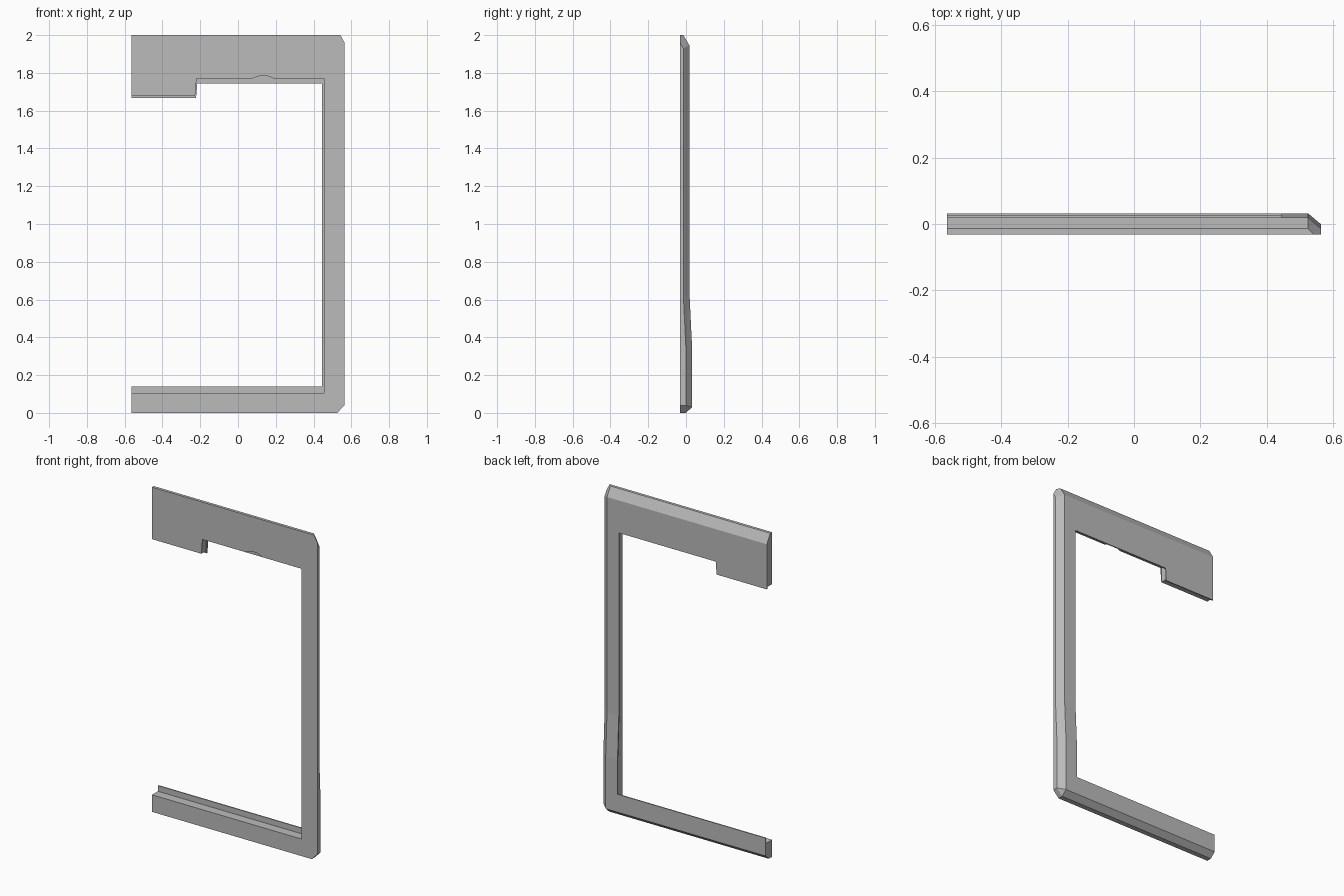
import bpy
import bmesh
import math

cube = bpy.data.objects.get("Cube")
if cube:
    bpy.data.objects.remove(cube, do_unlink=True)

# One plain grey plastic
grey = bpy.data.materials.new("grey_plastic")
grey.use_nodes = True
colour = (0.5, 0.5, 0.5, 1)
grey.diffuse_color = colour
grey.node_tree.nodes["Principled BSDF"].inputs["Base Color"].default_value = colour

FRONT = -0.032      # front plane
THIN, THICK = 0.019, 0.032   # back plane of the upper and lower parts
LIP = 0.007         # thickness of the rear lip
BEVEL = 0.033       # depth of the rear outer bevel
END = -0.564        # cut end of the bars
SIDE = 0.564        # outer side
BACK_X = 0.525      # where the side bevel meets the back

stations = []


def station(outer, bevel, back, inner, lip, depth):
    """Cross-section loop: outer front, bevel, back, lip, ledge, inner front."""
    spots = [(outer, FRONT), (bevel, depth - BEVEL), (back, depth),
             (lip, depth), (lip, depth - LIP), (inner, depth - LIP),
             (inner, FRONT)]
    stations.append([(p[0], y, p[1]) for p, y in spots])


def top_bar(x, inner, lip):
    station((x, 2), (x, 2), (x, 1.945), inner, lip, THIN)


def side_bar(z, depth):
    station((SIDE, z), (SIDE, z), (BACK_X, z), (0.455, z), (0.445, z), depth)


# Top bar with the deep block at its end
top_bar(END, (END, 1.68), (END, 1.667))
top_bar(-0.2, (-0.227, 1.68), (-0.222, 1.667))
top_bar(-0.2, (-0.227, 1.77), (-0.222, 1.745))

# Shallow finger scoop in the front edge
for i in range(9):
    t = i / 8
    x = 0.075 + 0.115 * t
    top_bar(x, (x, 1.77 + 0.016 * math.sin(math.pi * t)), (x, 1.745))

# Upper corner, clipped
up_in, up_lip, up_back = (0.455, 1.77), (0.445, 1.745), (BACK_X, 1.945)
station((0.542, 2), (BACK_X, 2), up_back, up_in, up_lip, THIN)
station((SIDE, 1.96), (SIDE, 1.93), up_back, up_in, up_lip, THIN)

# Side bar, thickening toward the bottom
side_bar(0.62, THIN)
side_bar(0.35, THICK)

# Lower corner, clipped
low_in, low_lip, low_back = (0.455, 0.105), (0.445, 0.14), (BACK_X, 0.03)
station((SIDE, 0.04), (SIDE, 0.04), low_back, low_in, low_lip, THICK)
station((BACK_X, 0), (BACK_X, 0), low_back, low_in, low_lip, THICK)

# Bottom bar
station((END, 0), (END, 0), (END, 0.03), (END, 0.105), (END, 0.14), THICK)

# Skin the cross-sections and close both ends
bm = bmesh.new()
loops = [[bm.verts.new(p) for p in loop] for loop in stations]
for a, b in zip(loops, loops[1:]):
    for i in range(len(a)):
        j = (i + 1) % len(a)
        bm.faces.new((a[i], a[j], b[j], b[i]))
bm.faces.new(loops[0])
bm.faces.new(loops[-1])
bmesh.ops.remove_doubles(bm, verts=bm.verts, dist=0.0001)
bmesh.ops.recalc_face_normals(bm, faces=bm.faces)
bmesh.ops.dissolve_limit(bm, angle_limit=math.radians(0.5),
                         verts=bm.verts, edges=bm.edges)

mesh = bpy.data.meshes.new("bezel_frame")
bm.to_mesh(mesh)
bm.free()
mesh.materials.append(grey)
frame = bpy.data.objects.new("bezel_frame", mesh)
bpy.context.collection.objects.link(frame)
